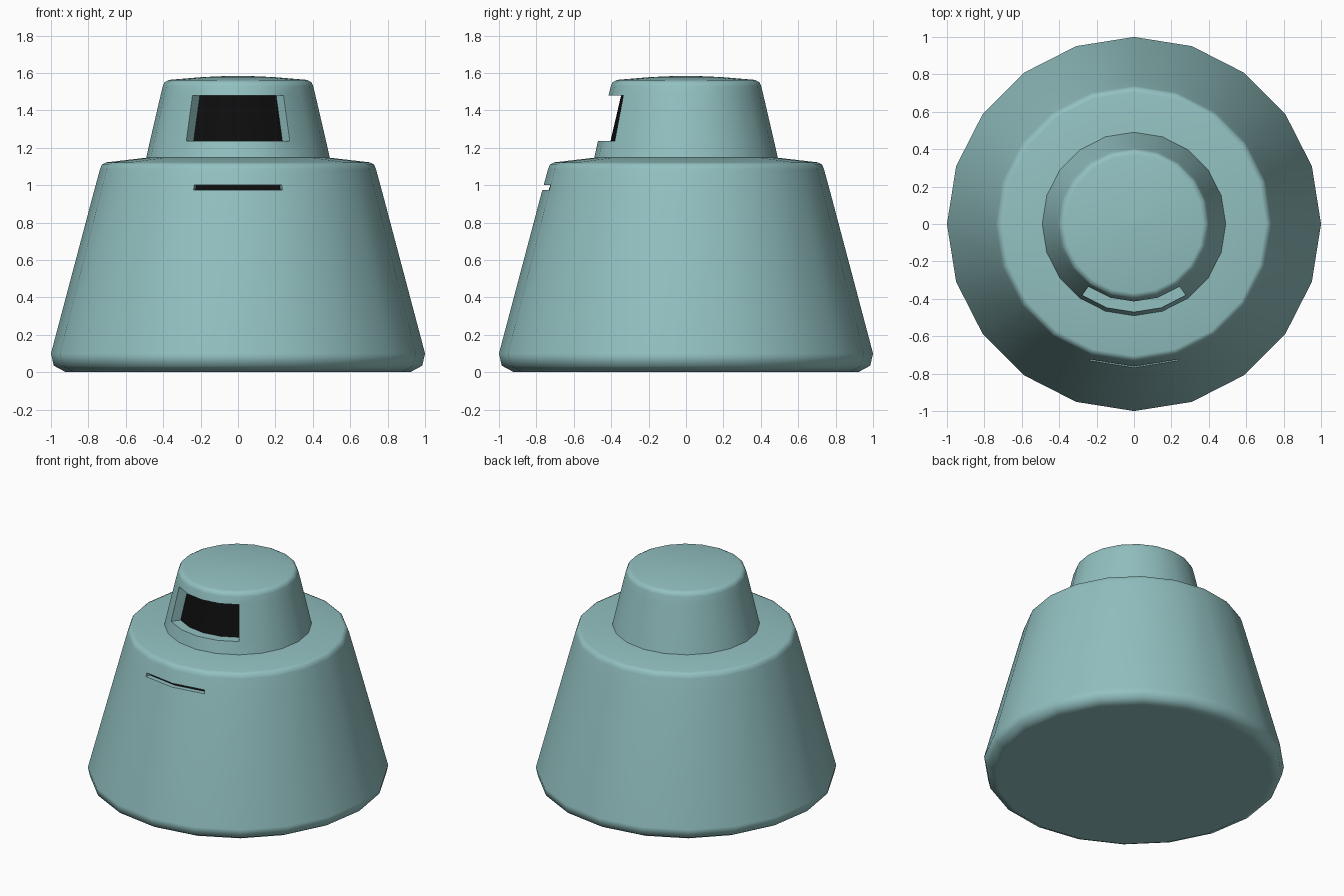
import bpy, bmesh, math

cube = bpy.data.objects.get("Cube")
if cube:
    bpy.data.objects.remove(cube, do_unlink=True)

SIDES = 20


def material(name, colour):
    mat = bpy.data.materials.new(name)
    mat.use_nodes = True
    mat.diffuse_color = (*colour, 1)
    shader = next(n for n in mat.node_tree.nodes if n.type == 'BSDF_PRINCIPLED')
    shader.inputs["Base Color"].default_value = (*colour, 1)
    return mat


teal = material("dusty teal", (0.29, 0.53, 0.53))
black = material("black", (0.004, 0.004, 0.004))


def turned_part(name, profile, low, high, columns, depth):
    """Lathe a profile, then sink a dark-backed recess into its front between low and high."""
    bm = bmesh.new()
    rings = []
    for r, z in profile:
        ring = []
        for i in range(SIDES):
            a = math.tau * i / SIDES
            ring.append(bm.verts.new((r * math.cos(a), r * math.sin(a), z)))
        rings.append(ring)
    front = SIDES * 3 // 4
    recess = []
    for k in range(len(rings) - 1):
        for i in range(SIDES):
            j = (i + 1) % SIDES
            face = bm.faces.new((rings[k][i], rings[k][j], rings[k + 1][j], rings[k + 1][i]))
            if profile[k][1] == low and front - columns <= i < front + columns:
                recess.append(face)
    bm.faces.new(list(reversed(rings[0])))
    bm.faces.new(rings[-1])

    # Sink the recess straight towards the axis
    result = bmesh.ops.extrude_face_region(bm, geom=recess)["geom"]
    old = [f for f in recess if f.is_valid]
    if old:
        bmesh.ops.delete(bm, geom=old, context='FACES_ONLY')
    for item in result:
        if isinstance(item, bmesh.types.BMVert):
            scale = 1 - depth / item.co.xy.length
            item.co.x *= scale
            item.co.y *= scale
        elif isinstance(item, bmesh.types.BMFace):
            item.material_index = 1
    bmesh.ops.recalc_face_normals(bm, faces=bm.faces)

    mesh = bpy.data.meshes.new(name)
    bm.to_mesh(mesh)
    bm.free()
    mesh.materials.append(teal)
    mesh.materials.append(black)
    obj = bpy.data.objects.new(name, mesh)
    bpy.context.collection.objects.link(obj)
    bpy.ops.object.select_all(action='DESELECT')
    obj.select_set(True)
    bpy.context.view_layer.objects.active = obj
    bpy.ops.object.shade_smooth_by_angle(angle=math.radians(60))
    weighted = obj.modifiers.new("weighted_normals", 'WEIGHTED_NORMAL')
    weighted.keep_sharp = True
    return obj


# Wide tapered body with a rounded foot, rounded shoulder and thin front slot
turned_part("body", [(0.92, 0), (0.985, 0.035), (1.0, 0.1), (0.768, 0.975), (0.761, 1.0),
                     (0.738, 1.085), (0.728, 1.11), (0.705, 1.122), (0.49, 1.147), (0.2, 1.15)],
            0.975, 1.0, 1, 0.035)

# Narrow tapered head with a shallow domed top and a wide front window
turned_part("head", [(0.492, 1.14), (0.471, 1.235), (0.414, 1.48), (0.402, 1.53),
                     (0.393, 1.55), (0.37, 1.563), (0.19, 1.578), (0.03, 1.585)],
            1.235, 1.48, 2, 0.067)
